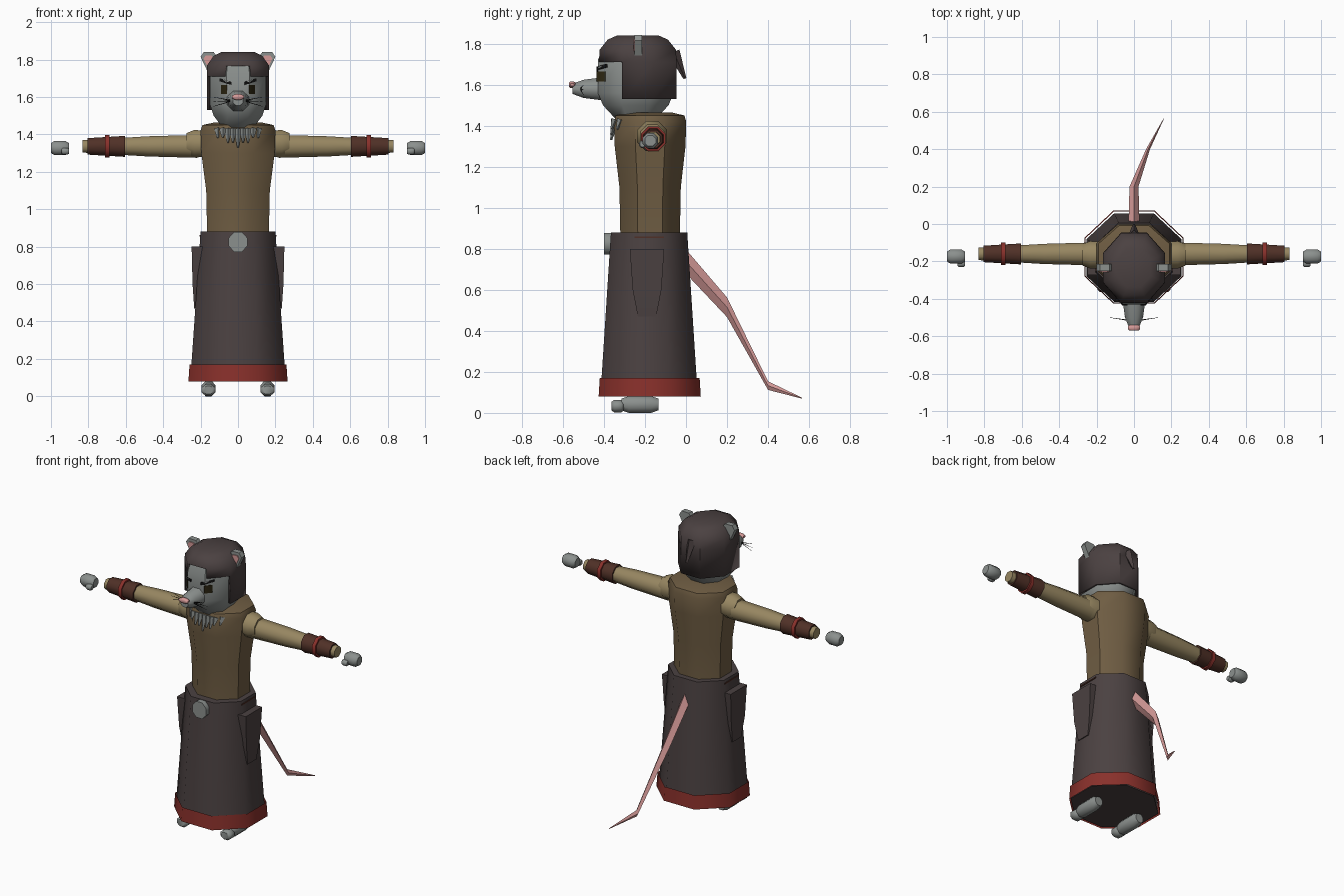
import bpy, bmesh, math
from mathutils import Matrix, Vector

cube = bpy.data.objects.get("Cube")
if cube:
    bpy.data.objects.remove(cube, do_unlink=True)

X, Y, Z = range(3)
parts = []


def material(name, *rgb):
    mat = bpy.data.materials.new(name)
    mat.use_nodes = True
    mat.diffuse_color = (*rgb, 1)
    mat.node_tree.nodes["Principled BSDF"].inputs["Base Color"].default_value = (*rgb, 1)
    return mat


fur = material("grey fur", .26, .28, .27)
cloth = material("dark cloth", .07, .053, .053)
tunic_brown = material("brown tunic", .16, .11, .056)
tan = material("tan sleeve", .31, .24, .12)
leather = material("dark leather", .08, .03, .02)
red = material("red trim", .25, .03, .024)
pink = material("pink skin", .66, .32, .31)
black = material("black", .006, .006, .006)
olive = material("dark olive", .027, .02, .006)


def finish(name, bm, mat, mirror=False, drop=None):
    """Turn a bmesh into an object, dropping faces by rule and mirroring paired parts."""
    bmesh.ops.recalc_face_normals(bm, faces=bm.faces)
    if drop:
        unwanted = [f for f in bm.faces if drop(f.calc_center_median())]
        bmesh.ops.delete(bm, geom=unwanted, context="FACES")
    mesh = bpy.data.meshes.new(name)
    bm.to_mesh(mesh)
    bm.free()
    mesh.materials.append(mat)
    part = bpy.data.objects.new(name, mesh)
    bpy.context.collection.objects.link(part)
    if mirror:
        part.modifiers.new("other side", "MIRROR")
    parts.append(part)
    return part


def ring(axis, centre, half_u, half_v, sides=8, flat=True):
    """Polygon across an axis, resting on flat sides or on its points."""
    u, v = [k for k in (X, Y, Z) if k != axis]
    turn = math.pi / sides if flat else 0
    points = []
    for i in range(sides):
        angle = math.tau * i / sides + turn
        point = Vector(centre)
        point[u] += half_u * math.cos(angle) / math.cos(turn)
        point[v] += half_v * math.sin(angle) / math.cos(turn)
        points.append(point)
    return points


def skin(name, mat, rings, **options):
    """Bridge a row of rings and cap both ends."""
    bm = bmesh.new()
    loops = [[bm.verts.new(p) for p in points] for points in rings]
    for low, high in zip(loops, loops[1:]):
        for i in range(len(low)):
            bm.faces.new((low[i - 1], low[i], high[i], high[i - 1]))
    bm.faces.new(loops[0])
    bm.faces.new(loops[-1])
    return finish(name, bm, mat, **options)


def tube(name, mat, axis, centre, stations, aspect=1, sides=8, **options):
    """Straight tube; each station is a position and a half width."""
    rings = []
    for position, half in stations:
        middle = list(centre)
        middle.insert(axis, position)
        rings.append(ring(axis, middle, half, half * aspect, sides))
    return skin(name, mat, rings, **options)


def blob(name, mat, axis, centre, half, **options):
    """Rounded octagonal block with chamfered ends."""
    u, v = [half[k] for k in (X, Y, Z) if k != axis]
    rings = []
    for along, scale in ((-1, .7), (-.6, 1), (.6, 1), (1, .7)):
        middle = list(centre)
        middle[axis] += half[axis] * along
        rings.append(ring(axis, middle, u * scale, v * scale))
    return skin(name, mat, rings, **options)


def spike(name, mat, base, tip, radius, **options):
    """Thin four-sided cone from base to tip."""
    base, tip = Vector(base), Vector(tip)
    direction = tip - base
    place = Matrix.Translation((base + tip) / 2) @ direction.to_track_quat("Z", "Y").to_matrix().to_4x4()
    bm = bmesh.new()
    bmesh.ops.create_cone(bm, cap_ends=True, segments=4, radius1=radius, radius2=radius / 4,
                          depth=direction.length, matrix=place)
    return finish(name, bm, mat, **options)


def prism(name, mat, outline, front, depth):
    """Mirrored plate with an x-z outline; front gives y for each x."""
    near = [Vector((x, front(x), z)) for x, z in outline]
    far = [p + Vector((0, depth, 0)) for p in near]
    return skin(name, mat, [near, far], mirror=True)


def band(lower, height):
    """Outline of a strip standing on a lower line."""
    return lower + [(x, z + height) for x, z in reversed(lower)]


def face_front(x):
    """Front surface of the head, bending back past its flat centre."""
    return -.433 - .003 + max(0, x - .062) * 1.2


# Skirt, red hem and tunic
tube("skirt", cloth, Z, (0, -.18), [(.085, .255), (.88, .2)], aspect=.93)
hem = tube("hem", red, Z, (0, -.177), [(.08, .265), (.17, .259)], aspect=.94,
           drop=lambda c: abs(c.x) + abs(c.y + .177) < .01)
tube("tunic", tunic_brown, Z, (0, -.175),
     [(.87, .165), (1.1, .17), (1.3, .196), (1.42, .2), (1.45, .19), (1.465, .12)], aspect=.88)
tube("buckle", fur, Y, (0, .825), [(-.4, .05), (-.36, .05)], aspect=1.05)

# Head and open-fronted hood
tube("head", fur, Z, (0, -.245), [(1.42, .07), (1.5, .13), (1.56, .15), (1.72, .15), (1.79, .13)], aspect=1.23)
hood = tube("hood", cloth, Z, (0, -.235), [(1.53, .167), (1.71, .167), (1.77, .165), (1.82, .13), (1.84, .09)],
            aspect=1.13,
            drop=lambda c: c.z < 1.54 or (c.y < -.28 and c.z < 1.71)
            or (c.y < -.38 and abs(c.x) < .01 and c.z < 1.77))
shell = hood.modifiers.new("thickness", "SOLIDIFY")
shell.thickness = .018
shell.offset = -1
spike("hood_point", cloth, (0, -.06, 1.76), (0, -.005, 1.63), .03)

# Snout, nose and face details
tube("snout", fur, Y, (0, 1.58), [(-.4, .062), (-.5, .048), (-.553, .027)], aspect=.92)
blob("nose", pink, Y, (0, -.555, 1.6), (.033, .015, .015))
prism("eyes", olive, band([(.06, 1.615), (.092, 1.615)], .05), face_front, .009)
prism("brows", black, band([(.036, 1.665), (.062, 1.672), (.1, 1.685)], .016), face_front, .009)
spike("mouth", black, (0, -.5, 1.538), (.05, -.495, 1.565), .004, mirror=True)
for height in (1.55, 1.575, 1.6):
    spike("whiskers", black, (.03, -.515, 1.58), (.13, -.5, height), .003, mirror=True)

# Ears, with the pink inside as a shrunken copy of the outline
ear = [(.1, 1.8), (.13, 1.84), (.182, 1.842), (.2, 1.815), (.155, 1.72)]
middle = (.158, 1.79)
inner = [[m + (p - m) * .62 for p, m in zip(point, middle)] for point in ear]
prism("ears", fur, ear, lambda x: -.25, .035)
prism("inner_ears", pink, inner, lambda x: -.256, .008)

# Arms: shoulders, sleeves, bracers and their bands
arm = (-.16, 1.336)
tube("shoulders", tan, X, (-.165, 1.35), [(.15, .07), (.235, .073), (.275, .057)], mirror=True)
tube("sleeves", tan, X, arm, [(.22, .061), (.48, .054), (.61, .046), (.832, .033)], mirror=True)
tube("bracers", leather, X, arm, [(.605, .056), (.805, .044)], mirror=True)
tube("bracer_bands", red, X, arm, [(.688, .06), (.712, .06)], mirror=True)

# Hands, thumbs, feet and toes
blob("hands", fur, X, (.952, -.174, 1.327), (.048, .038, .038), mirror=True)
blob("thumbs", fur, X, (.923, -.212, 1.31), (.02, .018, .018), mirror=True)
blob("feet", fur, Y, (.157, -.225, .041), (.038, .09, .041), mirror=True)
blob("toes", fur, Y, (.158, -.333, .033), (.038, .03, .03), mirror=True)

# Side pockets and the belt slots above them
tube("pockets", cloth, Z, (.218, -.19), [(.47, .016), (.6, .025), (.8, .03)], aspect=2.8, sides=4, mirror=True)
tube("belt_slots", leather, Z, (.202, -.18), [(.853, .004), (.861, .004)], aspect=18, sides=4, mirror=True)

# Tail, tapering along a bent path
path = [(0, -.02, .76), (0, .2, .515), (.075, .4, .133), (.16, .565, .072)]
skin("tail", pink, [ring(Y, point, .03 * size, .06 * size, sides=4, flat=False)
                    for point, size in zip(path, (1, .8, .35, .04))])

# Chest fur, longest in the middle
for i in range(-4, 5):
    x, step = i * .027, abs(i)
    y = -.345 + max(0, abs(x) - .08)
    spike("chest_tuft", fur, (x, y, 1.43), (x, y - .02, 1.33 + step * .013 + step % 2 * .015), .02)

# Soft shading with sharp cap edges
bpy.ops.object.select_all(action="DESELECT")
for part in parts:
    part.select_set(True)
bpy.context.view_layer.objects.active = parts[0]
bpy.ops.object.shade_smooth_by_angle(angle=math.radians(48))
